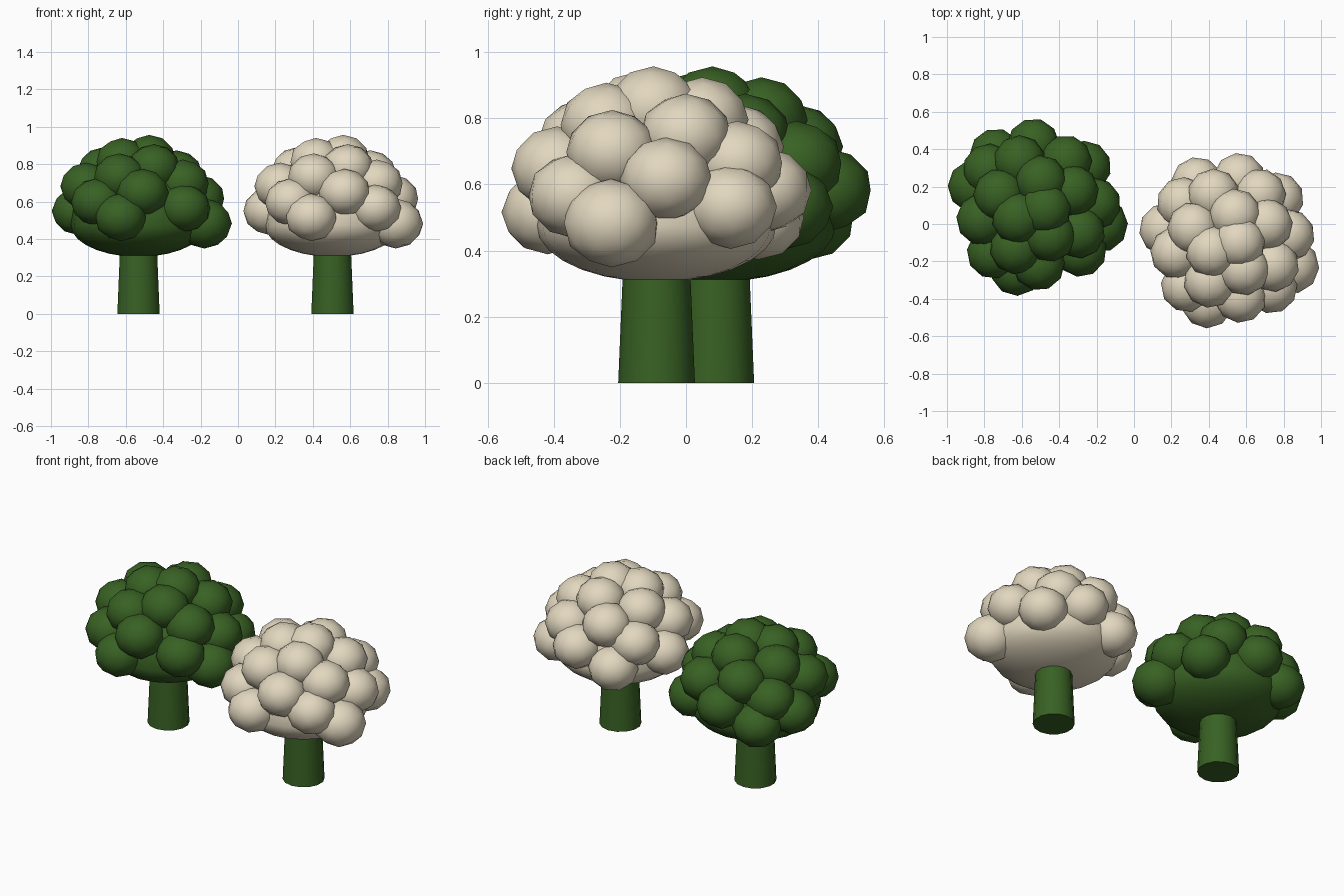
import bpy, bmesh, math
from mathutils import Matrix, Vector

if "Cube" in bpy.data.objects:
    bpy.data.objects.remove(bpy.data.objects["Cube"])

GOLDEN = math.radians(137.508)
COUNT = 22                      # florets per head
DOME_Z = 0.475                  # height of the widest part of the head


def material(name, rgb):
    m = bpy.data.materials.new(name)
    m.diffuse_color = (*rgb, 1.0)
    m.use_nodes = True
    m.node_tree.nodes["Principled BSDF"].inputs["Base Color"].default_value = m.diffuse_color
    return m


green = material("leaf green", (0.04, 0.12, 0.017))
cream = material("warm cream", (0.76, 0.68, 0.52))


def finish(bm, name, mat, loc, angle=180):
    me = bpy.data.meshes.new(name)
    bm.to_mesh(me)
    bm.free()
    ob = bpy.data.objects.new(name, me)
    ob.location = loc
    me.materials.append(mat)
    bpy.context.collection.objects.link(ob)
    bpy.ops.object.select_all(action='DESELECT')
    ob.select_set(True)
    bpy.context.view_layer.objects.active = ob
    bpy.ops.object.shade_smooth_by_angle(angle=math.radians(angle))
    return ob


def vegetable(name, x, y, head_mat, tweaks):
    loc = (x, y, 0)

    # tapered stem
    bm = bmesh.new()
    bmesh.ops.create_cone(bm, cap_ends=True, segments=14, radius1=0.116, radius2=0.097,
                          depth=0.45, matrix=Matrix.Translation((0, 0, 0.225)))
    finish(bm, name + "_stem", green, loc, 40)

    # core: tall dome above, flattened underside
    bm = bmesh.new()
    bmesh.ops.create_uvsphere(bm, u_segments=20, v_segments=14, radius=1)
    for v in bm.verts:
        v.co.x *= 0.362
        v.co.y *= 0.362
        v.co.z = DOME_Z + v.co.z * (0.35 if v.co.z > 0 else 0.17)
    finish(bm, name + "_core", head_mat, loc)

    # florets spiralling up the dome, slightly flattened
    bm = bmesh.new()
    for k in range(COUNT):
        u = (k + 0.5) / COUNT
        a = math.radians(343 + tweaks.get(k, 0)) + GOLDEN * k
        ring = (0.365 if k == 0 else 0.35) * math.sqrt(1 - u * u) * (1 - 0.25 * u ** 6)
        r = 0.147 if k == 0 else 0.14
        pos = Vector((ring * math.cos(a), ring * math.sin(a), DOME_Z + 0.363 * u))
        mtx = (Matrix.Translation(pos) @ Matrix.Rotation(a, 4, 'Z')
               @ Matrix.Diagonal((r, r, r * 0.91, 1)))
        bmesh.ops.create_icosphere(bm, subdivisions=2, radius=1, matrix=mtx)
    finish(bm, name + "_florets", head_mat, loc)


# small irregularities in the spiral, in degrees per floret
vegetable("broccoli", -0.532, 0.09, green,
          {0: 2, 1: 6, 2: -4, 3: 3, 4: -12, 5: 6, 6: 3, 7: 2, 10: -4})
vegetable("cauliflower", 0.505, -0.089, cream,
          {0: -5, 1: -2, 2: -7, 3: 5, 4: -3, 5: 2, 6: -8, 7: 2, 8: 2, 10: 4})
